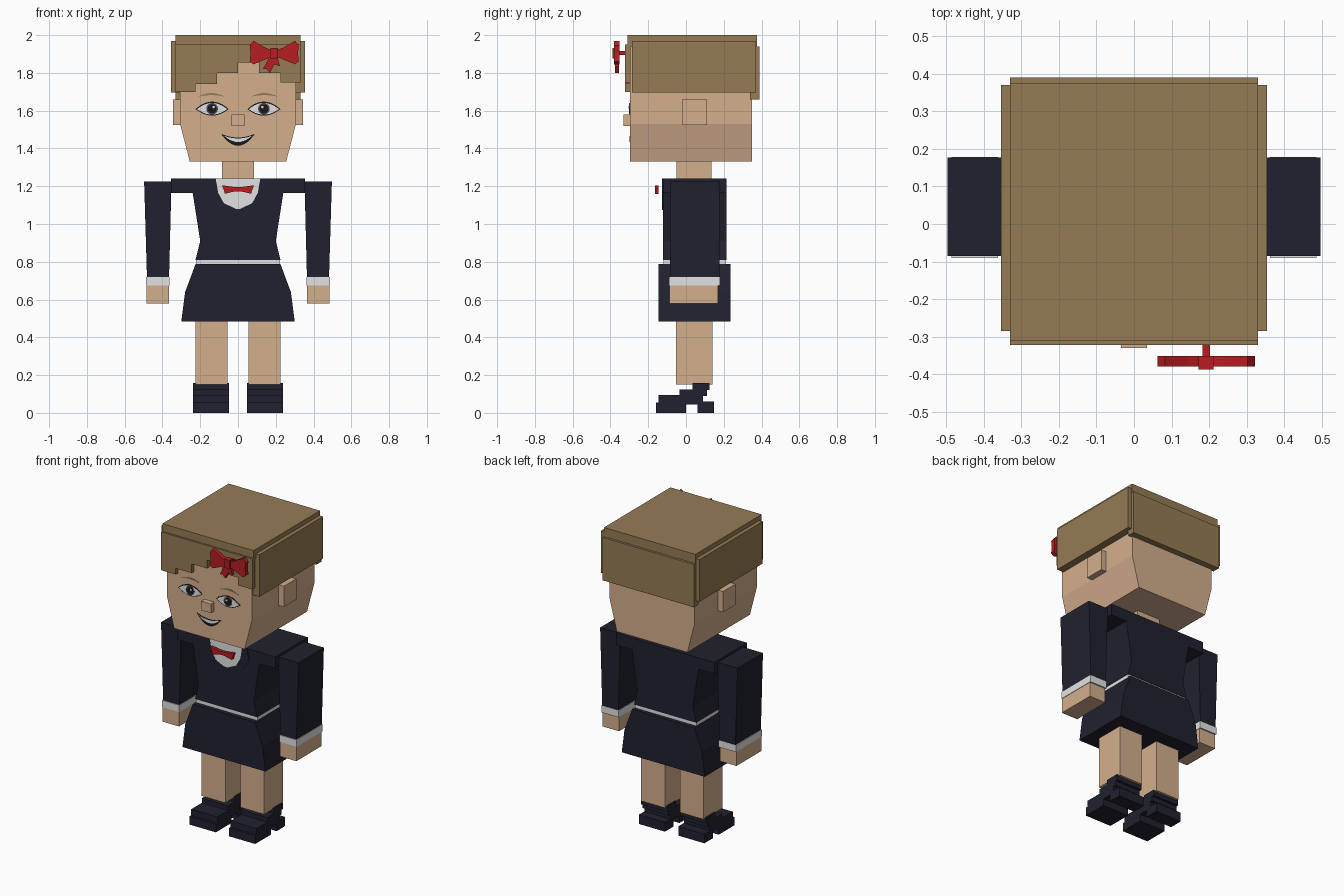
import bpy, bmesh, math

cube = bpy.data.objects.get("Cube")
if cube:
    bpy.data.objects.remove(cube, do_unlink=True)


def material(name, r, g, b):
    m = bpy.data.materials.new(name)
    m.use_nodes = True
    col = [(c / 255) ** 2.2 for c in (r, g, b)] + [1]
    m.diffuse_color = col
    m.node_tree.nodes["Principled BSDF"].inputs["Base Color"].default_value = col
    return m


SKIN = material("skin", 211, 173, 140)
HAIR = material("brown hair", 148, 123, 85)
NAVY = material("navy cloth", 37, 38, 50)
WHITE = material("white cloth", 226, 226, 226)
RED = material("red ribbon", 182, 35, 39)
BLACK = material("dark ink", 30, 28, 32)
GREY = material("iris grey", 75, 75, 85)


def prism(name, outline, y0, y1, mat):
    """Extrude an (x, z) outline from y0 to y1."""
    bm = bmesh.new()
    front = [bm.verts.new((x, y0, z)) for x, z in outline]
    back = [bm.verts.new((x, y1, z)) for x, z in outline]
    bm.faces.new(front)
    bm.faces.new(back[::-1])
    n = len(outline)
    for i in range(n):
        j = (i + 1) % n
        bm.faces.new((front[j], front[i], back[i], back[j]))
    bmesh.ops.recalc_face_normals(bm, faces=bm.faces)
    me = bpy.data.meshes.new(name)
    bm.to_mesh(me)
    bm.free()
    me.materials.append(mat)
    ob = bpy.data.objects.new(name, me)
    bpy.context.collection.objects.link(ob)
    return ob


def box(name, x0, x1, y0, y1, z0, z1, mat):
    return prism(name, [(x0, z0), (x1, z0), (x1, z1), (x0, z1)], y0, y1, mat)


def sym(half):
    """Close a right-hand outline by mirroring it across x = 0."""
    return half + [(-x, z) for x, z in reversed(half)]


def pair(name, outline, y0, y1, mat):
    for side, s in (("left", 1), ("right", -1)):
        prism(side + "_" + name, [(s * x, z) for x, z in outline], y0, y1, mat)


def pair_box(name, x0, x1, y0, y1, z0, z1, mat):
    pair(name, [(x0, z0), (x1, z0), (x1, z1), (x0, z1)], y0, y1, mat)


def ellipse(cx, cz, rx, rz, n=16):
    return [(cx + rx * math.cos(math.tau * i / n), cz + rz * math.sin(math.tau * i / n))
            for i in range(n)]


def crescent(cx, w, top, bottom, n=10):
    """Shape between two arcs; top and bottom map -1..1 to a height."""
    ts = [-1 + 2 * i / n for i in range(n + 1)]
    return ([(cx + w * t, bottom(t)) for t in ts]
            + [(cx + w * t, top(t)) for t in reversed(ts)][1:-1])


# Head
FACE = -0.296
prism("head", sym([(0.255, 1.33), (0.307, 1.53), (0.307, 1.95)]), FACE, 0.35, SKIN)
pair_box("ear", 0.30, 0.345, -0.02, 0.11, 1.525, 1.66, SKIN)
box("nose", -0.035, 0.035, -0.33, FACE, 1.52, 1.58, SKIN)
box("neck", -0.085, 0.085, -0.05, 0.135, 1.23, 1.34, SKIN)


# Face details, layered plates
def plate(name, outline, layer, mat, both=True):
    maker = pair if both else prism
    maker(name, outline, FACE - 0.0015 * layer, FACE + 0.001, mat)


def almond(w, up, down):
    return crescent(0.137, w, lambda t: 1.608 + up * (1 - t * t),
                    lambda t: 1.608 - down * (1 - t * t))


plate("eye_outline", almond(0.088, 0.04, 0.034), 1, BLACK)
plate("eye_white", almond(0.08, 0.033, 0.029), 2, WHITE)
plate("iris", ellipse(0.137, 1.61, 0.031, 0.031), 3, GREY)
plate("pupil", ellipse(0.137, 1.61, 0.024, 0.024), 4, BLACK)
plate("eye_glint", ellipse(0.129, 1.619, 0.007, 0.007, 8), 5, WHITE)
plate("eyebrow", crescent(0.14, 0.073, lambda t: 1.673 + 0.02 * (1 - t * t),
                          lambda t: 1.673 + 0.009 * (1 - t * t)), 1, HAIR)
plate("mouth", crescent(0, 0.09, lambda t: 1.458 + 0.02 * t * t,
                        lambda t: 1.414 + 0.064 * t * t), 1, BLACK, False)
plate("teeth", crescent(0, 0.074, lambda t: 1.453 + 0.014 * t * t,
                        lambda t: 1.434 + 0.033 * t * t), 2, WHITE, False)

# Hair: cap, sides, back and a stepped fringe
box("hair_cap", -0.33, 0.33, -0.31, 0.375, 1.94, 2.0, HAIR)
box("hair_back", -0.33, 0.33, 0.34, 0.39, 1.66, 1.94, HAIR)
pair_box("hair_side", 0.30, 0.355, -0.285, 0.37, 1.695, 1.97, HAIR)
steps = [(-0.33, 1.70), (-0.225, 1.74), (-0.11, 1.80), (0.0, 1.855),
         (0.11, 1.80), (0.225, 1.75), (0.33, 1.75)]
fringe = [(-0.33, 1.95)]
for (x, z), (nx, _) in zip(steps, steps[1:]):
    fringe += [(x, z), (nx, z)]
prism("hair_fringe", fringe + [(0.33, 1.95)], -0.322, FACE + 0.002, HAIR)

# Hair bow
BX, BZ = 0.192, 1.905
for side, s in (("left", 1), ("right", -1)):
    loop = [(0.015, 0.015), (0.05, 0.03), (0.11, 0.065), (0.13, 0.04), (0.125, 0.0),
            (0.13, -0.045), (0.11, -0.06), (0.05, -0.035), (0.015, -0.02)]
    prism("hair_bow_loop_" + side, [(BX + s * x, BZ + z) for x, z in loop],
          -0.38, -0.352, RED)
tails = [(-0.02, -0.01), (-0.06, -0.085), (-0.04, -0.085), (-0.022, -0.105),
         (0.0, -0.06), (0.03, -0.07), (0.015, -0.01)]
prism("hair_bow_tails", [(BX + x, BZ + z) for x, z in tails], -0.376, -0.355, RED)
box("hair_bow_knot", BX - 0.02, BX + 0.02, -0.388, -0.352, BZ - 0.028, BZ + 0.028, RED)
box("hair_bow_stem", BX - 0.01, BX + 0.01, -0.355, -0.315, BZ - 0.01, BZ + 0.01, RED)

# Jacket, belt and skirt
prism("jacket", sym([(0.225, 0.81), (0.2, 0.91), (0.24, 1.165), (0.355, 1.165),
                     (0.355, 1.24)]), -0.122, 0.215, NAVY)
box("belt", -0.222, 0.222, -0.118, 0.211, 0.78, 0.815, WHITE)
prism("skirt", sym([(0.30, 0.485), (0.28, 0.64), (0.225, 0.787)]), -0.145, 0.235, NAVY)

# Shirt front, lapels and bow tie
prism("shirt", sym([(0.045, 1.08), (0.075, 1.11), (0.105, 1.165), (0.118, 1.24)]),
      -0.125, -0.12, WHITE)
pair("lapel", [(0.0, 1.075), (0.045, 1.08), (0.075, 1.11), (0.105, 1.165), (0.118, 1.24),
               (0.15, 1.24), (0.17, 1.17), (0.12, 1.10)], -0.126, -0.12, NAVY)
prism("bow_tie", sym([(0.015, 1.173), (0.07, 1.16), (0.075, 1.18), (0.085, 1.205),
                      (0.015, 1.195)]), -0.165, -0.145, RED)

# Arms
pair("sleeve", [(0.365, 0.72), (0.482, 0.72), (0.497, 1.225), (0.352, 1.225)],
     -0.085, 0.177, NAVY)
pair_box("cuff", 0.362, 0.487, -0.09, 0.179, 0.675, 0.72, WHITE)
pair_box("hand", 0.365, 0.484, -0.088, 0.17, 0.58, 0.68, SKIN)

# Legs and stepped shoes
pair_box("leg", 0.055, 0.226, -0.053, 0.14, 0.15, 0.5, SKIN)
for part, y0, y1, z0, z1 in (("sole", -0.16, 0.0, 0.0, 0.055),
                             ("toe", -0.145, 0.09, 0.045, 0.095),
                             ("instep", -0.035, 0.11, 0.09, 0.125),
                             ("strap", 0.035, 0.125, 0.12, 0.158),
                             ("heel", 0.06, 0.148, 0.0, 0.06)):
    pair_box("shoe_" + part, 0.048, 0.237, y0, y1, z0, z1, NAVY)
